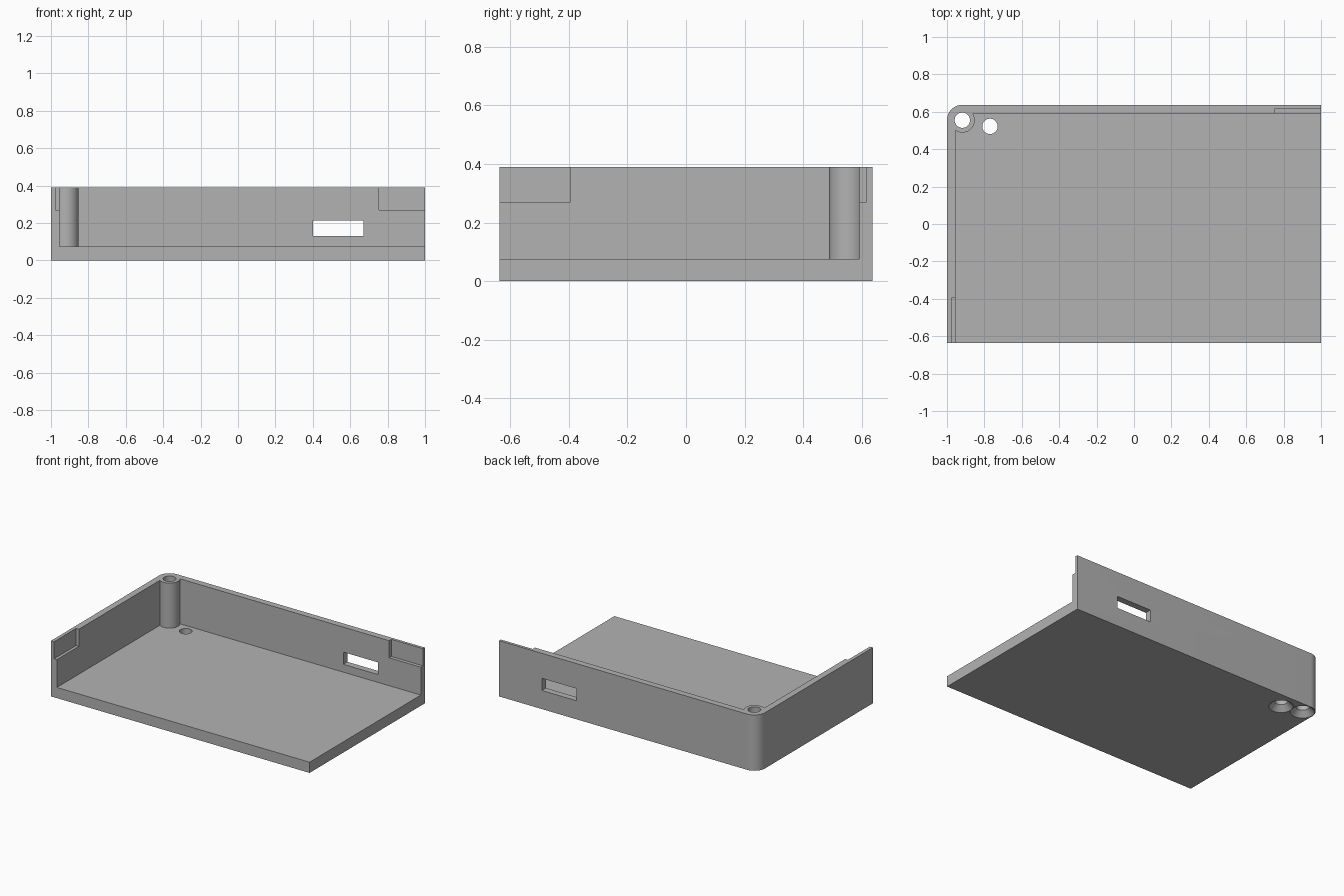
import bpy, bmesh
from math import cos, sin, radians, asin, pi

if "Cube" in bpy.data.objects:
    bpy.data.objects.remove(bpy.data.objects["Cube"])

# Main dimensions
HALF_X, HALF_Y, HEIGHT = 1.0, 0.637, 0.39
FLOOR, WALL = 0.075, 0.045
CORNER_R, POST_R, HOLE_R, SINK_R = 0.082, 0.066, 0.041, 0.077
POST = (-HALF_X + CORNER_R, HALF_Y - CORNER_R)
FLOOR_HOLE = (-0.77, 0.522)
INNER_X, INNER_Y = -HALF_X + WALL, HALF_Y - WALL

grey = bpy.data.materials.new("plain grey")
grey.use_nodes = True
grey.diffuse_color = (0.45, 0.45, 0.45, 1)
grey.node_tree.nodes["Principled BSDF"].inputs["Base Color"].default_value = grey.diffuse_color


def arc(centre, radius, start, end, steps):
    angles = [start + (end - start) * i / steps for i in range(steps + 1)]
    return [(centre[0] + radius * cos(a), centre[1] + radius * sin(a)) for a in angles]


def make(name, bm):
    bmesh.ops.recalc_face_normals(bm, faces=bm.faces)
    mesh = bpy.data.meshes.new(name)
    bm.to_mesh(mesh)
    bm.free()
    mesh.materials.append(grey)
    obj = bpy.data.objects.new(name, mesh)
    bpy.context.collection.objects.link(obj)
    return obj


def prism(name, outline, z0, z1):
    bm = bmesh.new()
    face = bm.faces.new([bm.verts.new((x, y, z0)) for x, y in outline])
    top = bmesh.ops.extrude_face_region(bm, geom=[face])["geom"]
    bmesh.ops.translate(bm, vec=(0, 0, z1 - z0),
                        verts=[v for v in top if isinstance(v, bmesh.types.BMVert)])
    return make(name, bm)


def box(name, x0, x1, y0, y1, z0, z1):
    return prism(name, [(x0, y0), (x1, y0), (x1, y1), (x0, y1)], z0, z1)


def screw_hole(name, centre, top):
    # Straight bore that flares into a countersink at the underside
    flare = SINK_R - HOLE_R
    bm = bmesh.new()
    rings = []
    for r, z in ((SINK_R + 0.001, -0.001), (HOLE_R, flare), (HOLE_R, top)):
        rings.append([bm.verts.new((x, y, z)) for x, y in arc(centre, r, 0, 2 * pi, 48)[:-1]])
    for low, high in zip(rings, rings[1:]):
        for i in range(48):
            j = (i + 1) % 48
            bm.faces.new((low[i], low[j], high[j], high[i]))
    bm.faces.new(rings[0])
    bm.faces.new(rings[-1])
    return make(name, bm)


# Solid block with one rounded corner
outline = [(-HALF_X, -HALF_Y), (HALF_X, -HALF_Y), (HALF_X, HALF_Y)]
outline += arc(POST, CORNER_R, pi / 2, pi, 16)
case = prism("case_corner", outline, 0, HEIGHT)

# Cavity, leaving two walls, the floor and the round corner post
bite = asin((CORNER_R - WALL) / POST_R)
cavity = [(INNER_X, -0.8), (1.2, -0.8), (1.2, INNER_Y)]
cavity += arc(POST, POST_R, bite, -pi / 2 - bite, 32)

cutters = [
    prism("cavity_cutter", cavity, FLOOR, 0.5),
    # Rebates at the free ends of the walls
    box("side_rebate_cutter", INNER_X - 0.021, INNER_X + 0.02, -0.8, -0.395, 0.27, 0.5),
    box("back_rebate_cutter", 0.755, 1.2, INNER_Y - 0.02, INNER_Y + 0.025, 0.27, 0.5),
    # Port opening in the back wall
    box("port_cutter", 0.4, 0.67, 0.5, 0.8, 0.13, 0.215),
    screw_hole("post_hole_cutter", POST, 0.5),
    screw_hole("floor_hole_cutter", FLOOR_HOLE, 0.2),
]
bpy.ops.object.select_all(action="DESELECT")
case.select_set(True)
bpy.context.view_layer.objects.active = case
for cutter in cutters:
    cutter.hide_render = True
    cut = case.modifiers.new(cutter.name, "BOOLEAN")
    cut.operation, cut.solver, cut.object = "DIFFERENCE", "EXACT", cutter
    bpy.ops.object.modifier_apply(modifier=cut.name)
    bpy.data.objects.remove(cutter)

bpy.ops.object.shade_smooth_by_angle(angle=radians(30))
